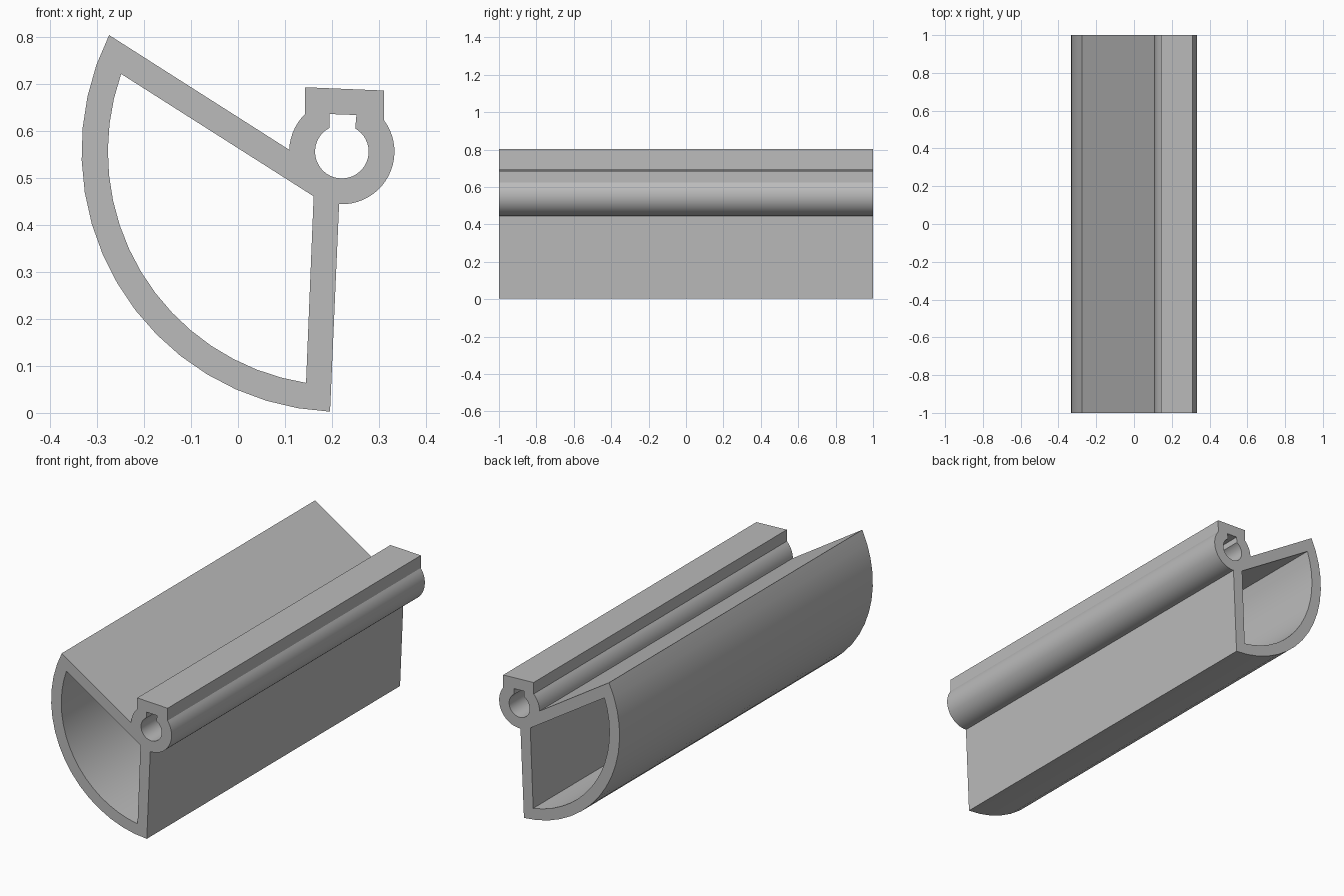
import bpy
import bmesh
from math import cos, sin, radians

cube = bpy.data.objects.get("Cube")
if cube:
    bpy.data.objects.remove(cube, do_unlink=True)

HUB = (0.221, 0.556)      # shared centre of the tube and the curved wall
HALF_LENGTH = 1.0


def arc(radius, start, end, steps):
    """Points (x, z) on an arc about the hub, angles in degrees."""
    angles = [radians(start + (end - start) * i / steps) for i in range(steps + 1)]
    return [(HUB[0] + radius * cos(a), HUB[1] + radius * sin(a)) for a in angles]


# Outer contour: tube, key housing, upper arm, curved wall, lower arm
outline = (arc(0.112, 267, 397, 20)
           + [(0.311, 0.686), (0.143, 0.693)]
           + arc(0.112, 134.5, 178, 7)
           + arc(0.554, 153.4, 267.4, 16))

# Hollow of the sector, closed by the inner corner under the tube
hollow = arc(0.498, 160.6, 261.2, 16) + [(0.161, 0.461)]

# Bore with its square keyway
bore = arc(0.057, 118, 420, 36) + [(0.252, 0.634), (0.195, 0.636)]

# Extrude the walls of each contour and close both ends
bm = bmesh.new()
end_edges = {-1: [], 1: []}
for contour in (outline, hollow, bore):
    rings = {s: [bm.verts.new((x, s * HALF_LENGTH, z)) for x, z in contour]
             for s in (-1, 1)}
    n = len(contour)
    for i in range(n):
        j = (i + 1) % n
        bm.faces.new((rings[-1][i], rings[-1][j], rings[1][j], rings[1][i]))
        for s in (-1, 1):
            end_edges[s].append(bm.edges.get((rings[s][i], rings[s][j])))
for s in (-1, 1):
    bmesh.ops.triangle_fill(bm, edges=end_edges[s], use_beauty=True,
                            normal=(0, s, 0))
bmesh.ops.recalc_face_normals(bm, faces=bm.faces[:])

mesh = bpy.data.meshes.new("keyed_sector_profile")
bm.to_mesh(mesh)
bm.free()
body = bpy.data.objects.new("keyed_sector_profile", mesh)
bpy.context.collection.objects.link(body)

# Plain grey material
grey = bpy.data.materials.new("plain grey")
grey.use_nodes = True
colour = (0.5, 0.5, 0.5, 1)
grey.diffuse_color = colour
grey.node_tree.nodes["Principled BSDF"].inputs["Base Color"].default_value = colour
mesh.materials.append(grey)

# Smooth curves, sharp corners
bpy.ops.object.select_all(action="DESELECT")
body.select_set(True)
bpy.context.view_layer.objects.active = body
bpy.ops.object.shade_smooth_by_angle(angle=radians(25))
